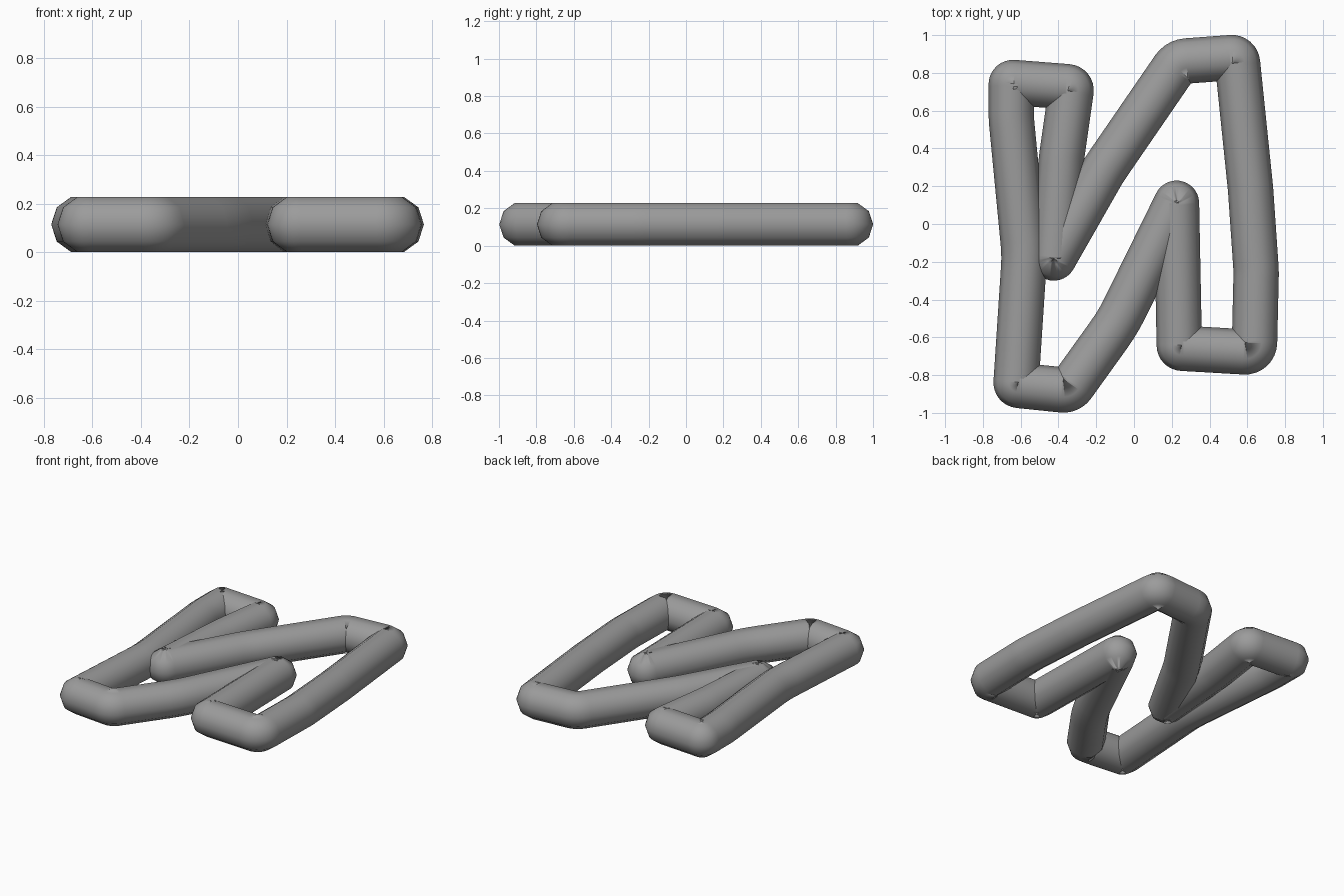
import bpy, bmesh, math
from mathutils import Vector

if "Cube" in bpy.data.objects:
    bpy.data.objects.remove(bpy.data.objects["Cube"])

R, SIDES = 0.12, 10          # ten-sided tube with a flat top and bottom
Z = R * math.sin(math.radians(72))

# Centre line of the closed tube: x, y, bend radius
PATH = [
    (-0.65, 0.75, 0.01), (-0.33, 0.725, 0.02), (-0.385, 0.34, 1.0),
    (-0.425, -0.18, 0.0), (-0.16, 0.285, 1.0), (0.235, 0.86, 0.09),
    (0.545, 0.883, 0.03), (0.617, 0.185, 1.0), (0.647, -0.25, 0.6),
    (0.637, -0.68, 0.05), (0.24, -0.657, 0.015), (0.225, 0.11, 0.0),
    (-0.085, -0.52, 1.0), (-0.345, -0.882, 0.06), (-0.625, -0.853, 0.015),
    (-0.58, -0.165, 0.8), (-0.65, 0.56, 0.8),
]


def bend_frames(prev, here, nxt, radius):
    """Centres and left directions of the rings that turn one corner."""
    d0, d1 = (here - prev).normalized(), (nxt - here).normalized()
    turn = math.atan2(d0.x * d1.y - d0.y * d1.x, d0.dot(d1))
    side = math.copysign(1, turn)
    start = here - d0 * radius * math.tan(abs(turn) / 2)
    heading = math.atan2(d0.y, d0.x)
    pivot = start + Vector((-d0.y, d0.x)) * radius * side
    steps = max(3, math.ceil(abs(turn) / math.radians(12)))
    frames = []
    for i in range(steps + 1):
        a = heading + turn * i / steps
        left = Vector((-math.sin(a), math.cos(a)))
        frames.append((pivot - left * radius * side, left))
    # Support rings keep the straights evenly shaded
    before = (frames[0][0] - d0 * 0.01, frames[0][1])
    after = (frames[-1][0] + d1 * 0.01, frames[-1][1])
    return [before] + frames + [after]


# Bent tube loop
bm = bmesh.new()
pts = [Vector(p[:2]) for p in PATH]
rings = []
for i, p in enumerate(PATH):
    for c, left in bend_frames(pts[i - 1], pts[i], pts[(i + 1) % len(pts)], p[2]):
        ring = []
        for k in range(SIDES):
            a = math.tau * k / SIDES
            q = c + left * R * math.cos(a)
            ring.append(bm.verts.new((q.x, q.y, Z + R * math.sin(a))))
        rings.append(ring)

for i, ring in enumerate(rings):
    nxt = rings[(i + 1) % len(rings)]
    for k in range(SIDES):
        j = (k + 1) % SIDES
        bm.faces.new((ring[k], ring[j], nxt[j], nxt[k])).smooth = True

mesh = bpy.data.meshes.new("bent_tube_loop")
bm.to_mesh(mesh)
bm.free()

# Dark grey finish
dark = bpy.data.materials.new("dark_grey")
dark.diffuse_color = (0.33, 0.33, 0.33, 1)
dark.use_nodes = True
dark.node_tree.nodes["Principled BSDF"].inputs["Base Color"].default_value = dark.diffuse_color
mesh.materials.append(dark)
bpy.context.collection.objects.link(bpy.data.objects.new("bent_tube_loop", mesh))
